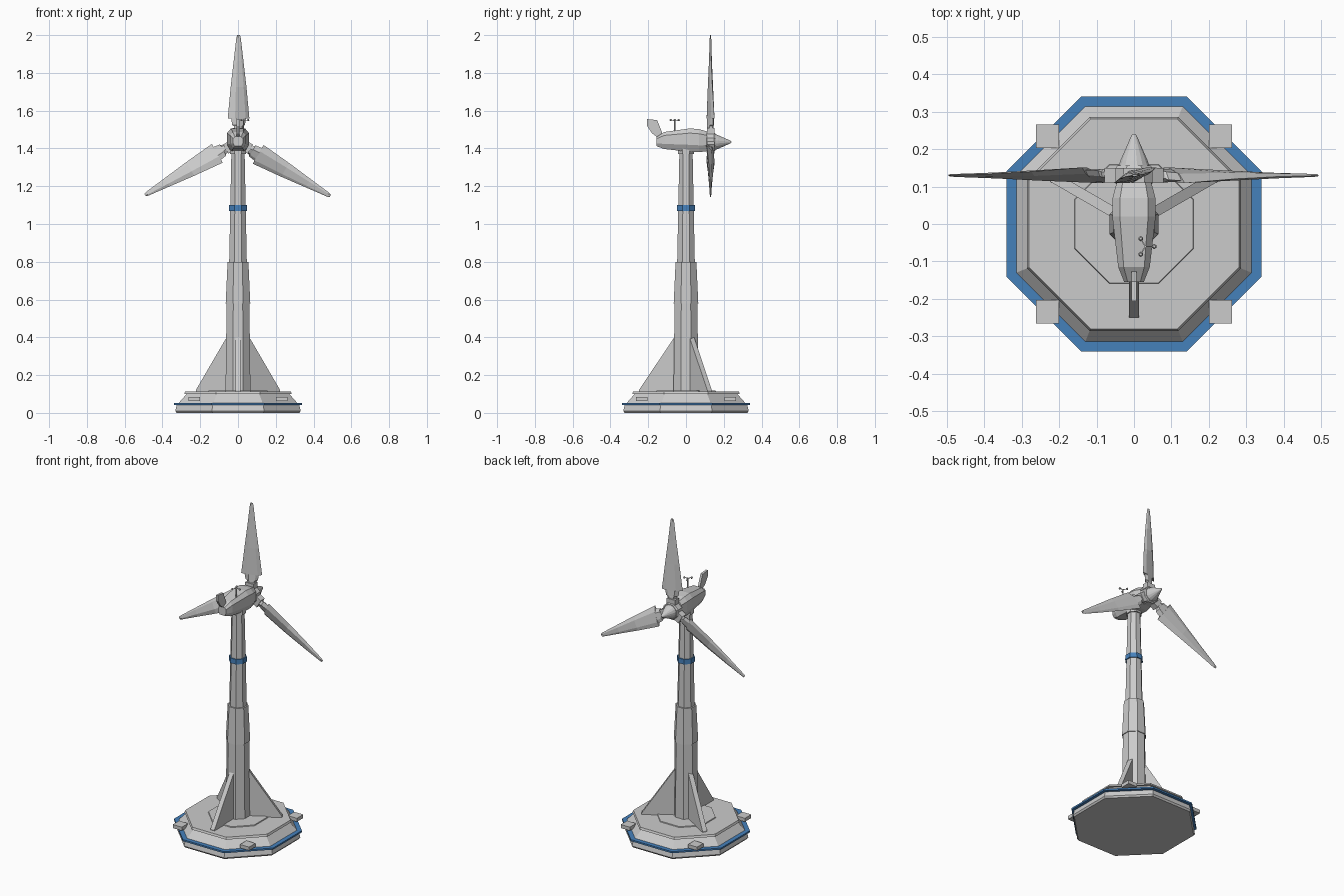
import bpy, bmesh
from math import sin, cos, pi, radians
from mathutils import Vector, Matrix

if "Cube" in bpy.data.objects:
    bpy.data.objects.remove(bpy.data.objects["Cube"])

blue = bpy.data.materials.new("blue_trim")
blue.diffuse_color = (0.06, 0.22, 0.5, 1)
blue.use_nodes = True
blue.node_tree.nodes["Principled BSDF"].inputs["Base Color"].default_value = blue.diffuse_color
HUB_Y, HUB_Z = 0.13, 1.434


def loft(name, rings, mat=None, matrix=None):
    """Skin a list of equal-length point rings and cap both ends."""
    bm = bmesh.new()
    vs = [[bm.verts.new(p) for p in r] for r in rings]
    n = len(rings[0])
    for a, b in zip(vs, vs[1:]):
        for i in range(n):
            j = (i + 1) % n
            bm.faces.new((a[i], a[j], b[j], b[i]))
    bm.faces.new(vs[0])
    bm.faces.new(vs[-1])
    if matrix:
        bm.transform(matrix)
    bmesh.ops.recalc_face_normals(bm, faces=bm.faces)
    me = bpy.data.meshes.new(name)
    bm.to_mesh(me)
    bm.free()
    ob = bpy.data.objects.new(name, me)
    bpy.context.collection.objects.link(ob)
    if mat:
        me.materials.append(mat)
    return ob


def turned(name, profile, sides=8, mat=None, matrix=None):
    """Upright prism from (apothem, z) pairs with flats facing the axes."""
    k = 1 / cos(pi / sides)
    rings = [[(r * k * cos((i + .5) * 2 * pi / sides),
               r * k * sin((i + .5) * 2 * pi / sides), z) for i in range(sides)]
             for r, z in profile]
    return loft(name, rings, mat, matrix)


def box(name, c, s, matrix=None):
    rings = [[(c[0] + a * s[0] / 2, c[1] + b * s[1] / 2, c[2] + h * s[2] / 2)
              for a, b in ((-1, -1), (1, -1), (1, 1), (-1, 1))] for h in (-1, 1)]
    return loft(name, rings, None, matrix)


# Octagonal base
turned("base", [(.325, 0), (.332, .01), (.325, .04), (.272, .1)])
turned("base_cap", [(.285, .1), (.28, .113)])
turned("base_plinth", [(.16, .11), (.157, .118)])
turned("base_blue_ring", [(.34, .043), (.34, .053)], mat=blue)
for sx in (-1, 1):
    for sy in (-1, 1):
        box("corner_block", (sx * .231, sy * .234, .074), (.062, .062, .022))

# Tower sections
turned("tower_lower", [(.066, .11), (.06, .6)])
turned("tower_sleeve", [(.065, .58), (.055, .8)])
turned("tower_upper", [(.047, .78), (.035, 1.38)])
turned("tower_blue_band", [(.048, 1.07), (.047, 1.1)], mat=blue)
turned("tower_collar", [(.042, 1.37), (.042, 1.4)])

# Three buttress fins
fin = [(.02, .11), (.25, .11), (.25, .12), (.065, .395), (.055, .41), (.02, .41)]
for a in (-90, 30, 150):
    loft("buttress_fin", [[(r, t, z) for r, z in fin] for t in (-.014, .014)],
         matrix=Matrix.Rotation(radians(a), 4, 'Z'))

# Nacelle: chamfered sections along y
rings = []
for y, w, z0, z1 in ((-.155, .026, 1.412, 1.462), (-.115, .042, 1.397, 1.487),
                     (.02, .058, 1.382, 1.506), (.07, .057, 1.38, 1.502),
                     (.112, .046, 1.386, 1.49)):
    h = z1 - z0
    rings.append([(-w * .65, y, z0), (w * .65, y, z0), (w, y, z0 + h * .3),
                  (w, y, z1 - h * .2), (w * .65, y, z1), (-w * .65, y, z1),
                  (-w, y, z1 - h * .2), (-w, y, z0 + h * .3)])
loft("nacelle", rings)

# Tail vane
vane = [(-.206, 1.555), (-.206, 1.52), (-.18, 1.48), (-.145, 1.455),
        (-.125, 1.47), (-.127, 1.485), (-.153, 1.55)]
loft("tail_vane", [[(x, y, z) for y, z in vane] for x in (-.007, .007)])

# Wind sensor with three cups
mx, my, mz = .03, -.06, 1.55
turned("sensor_mast", [(.003, 1.47), (.003, mz + .004)], 6,
       matrix=Matrix.Translation((mx, my, 0)))
for a in (0, 120, 240):
    m = Matrix.Translation((mx, my, mz)) @ Matrix.Rotation(radians(a), 4, 'Z')
    box("sensor_arm", (.012, 0, 0), (.024, .003, .003), m)
    turned("sensor_cup", [(.003, -.006), (.006, 0), (.003, .006)], 6,
           matrix=m @ Matrix.Translation((.024, 0, 0)))

# Hub and spinner, turned along +y
along_y = Matrix.Translation((0, 0, HUB_Z)) @ Matrix.Rotation(-pi / 2, 4, 'X')
turned("hub", [(.04, .1), (.05, .11), (.05, .148), (.044, .156)], 8, matrix=along_y)
turned("spinner", [(.043, .15), (.036, .17), (.007, .236), (.003, .24)], 16, matrix=along_y)

# Blades: (radius, half chord, half thickness, pitch)
root = [(.03, .024, .016, 20), (.085, .027, .016, 20), (.09, .036, .015, 20),
        (.14, .044, .012, 20)]
outer = [(.125, .061, .013, 20), (.29, .043, .011, 13), (.43, .026, .007, 8),
         (.55, .012, .004, 5), (.566, .008, .003, 5)]


def blade_rings(sections):
    out = []
    for r, c, t, p in sections:
        rot = Matrix.Rotation(radians(p), 4, 'Z')
        pts = [(-c, 0), (-c * .4, -t), (c * .6, -t * .7), (c, 0), (c * .6, t * .7), (-c * .4, t)]
        out.append([rot @ Vector((x, y, r)) + Vector((.003, 0, 0)) for x, y in pts])
    return out


for a in (0, 120, 240):
    m = Matrix.Translation((0, HUB_Y, HUB_Z)) @ Matrix.Rotation(radians(a), 4, 'Y')
    loft("blade_root", blade_rings(root), matrix=m)
    loft("blade", blade_rings(outer), matrix=m)
    box("blade_clamp", (0, 0, .058), (.056, .04, .034), m)
